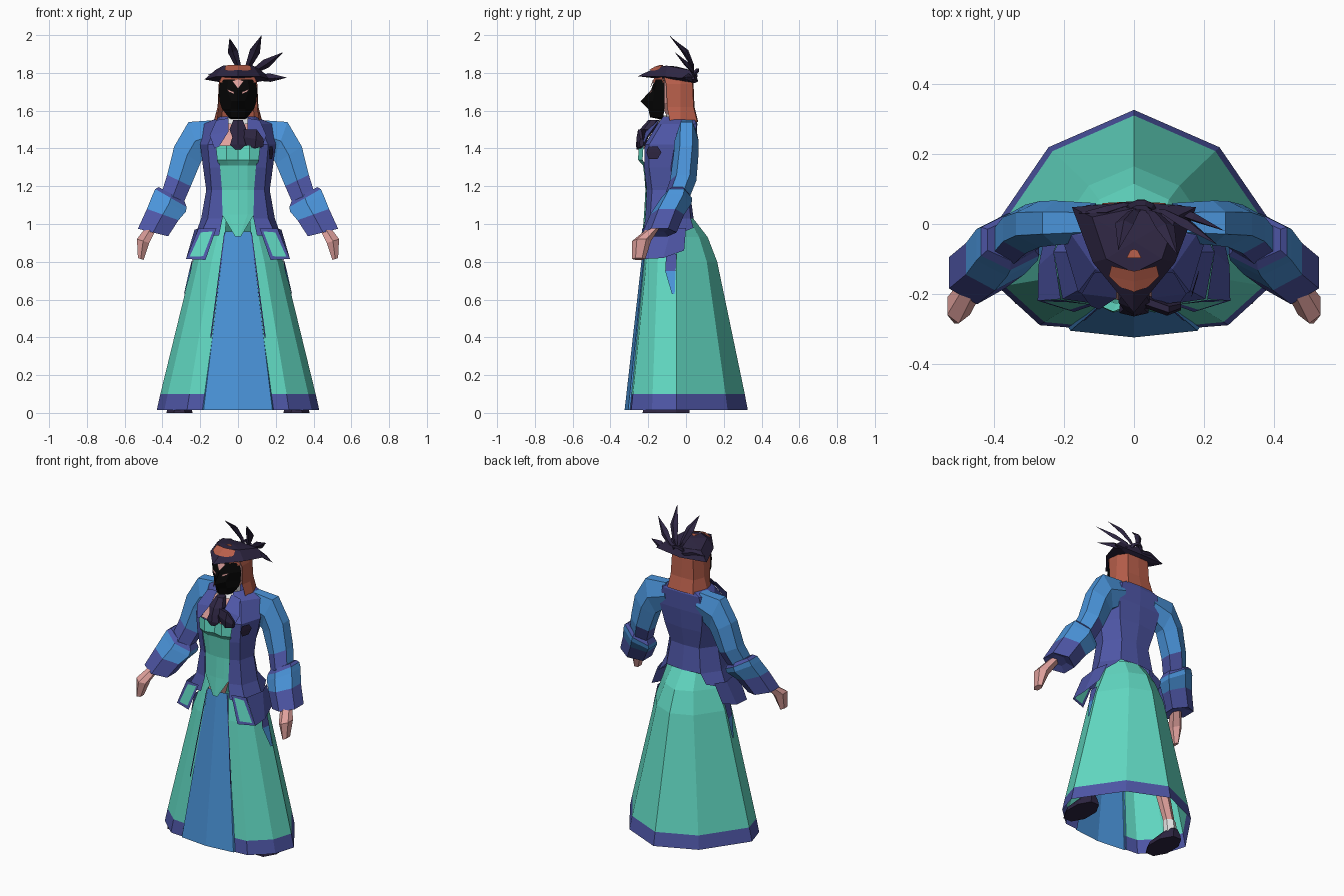
import bpy, bmesh, math
from mathutils import Vector

COLOURS = {
    "teal": (.12, .69, .54), "blue": (.069, .296, .70), "indigo": (.076, .093, .381),
    "plum": (.027, .019, .054), "skin": (.73, .35, .33), "hair_red": (.479, .114, .07),
    "black": (.002, .002, .002), "white": (.8, .8, .8)}
MATS = {}
for n, c in COLOURS.items():
    MATS[n] = bpy.data.materials.new(n)
    MATS[n].diffuse_color = (*c, 1)


def finish(name, bm, colours, mirror=True, shell=True):
    """Turn a bmesh into an object; open shells are made to face outwards."""
    bmesh.ops.recalc_face_normals(bm, faces=bm.faces)
    if shell:
        s = 0
        for f in bm.faces:
            c = f.calc_center_median()
            s += f.normal.dot(Vector((c.x, c.y + .03, 0))) * f.calc_area()
        if s < 0:
            bmesh.ops.reverse_faces(bm, faces=bm.faces)
    me = bpy.data.meshes.new(name)
    bm.to_mesh(me)
    bm.free()
    for c in colours:
        me.materials.append(MATS[c])
    ob = bpy.data.objects.new(name, me)
    bpy.context.collection.objects.link(ob)
    if mirror:
        ob.modifiers.new("mirror", 'MIRROR').merge_threshold = .0005
    return ob


def loft(name, rings, colours, rows=None, closed=False, inset=0):
    """Skin rings of points; rows gives the colour index of each row."""
    bm = bmesh.new()
    vs = [[bm.verts.new(p) for p in r] for r in rings]
    n = len(rings[0])
    for i in range(len(vs) - 1):
        for j in range(n if closed else n - 1):
            k = (j + 1) % n
            f = bm.faces.new((vs[i][j], vs[i][k], vs[i + 1][k], vs[i + 1][j]))
            f.material_index = rows[i] if rows else 0
    if closed:
        for end, row in ((0, 0), (-1, -1)):
            f = bm.faces.new(vs[end])
            f.material_index = rows[row] if rows else 0
    bmesh.ops.remove_doubles(bm, verts=bm.verts, dist=.0005)
    if inset:
        faces = list(bm.faces)
        bmesh.ops.inset_individual(bm, faces=faces, thickness=inset)
        for f in faces:
            f.material_index = 1
    return finish(name, bm, colours, shell=not closed)


def levels(*rows):
    """Each row is a height followed by x, y pairs."""
    return [[(r[i], r[i + 1], r[0]) for i in range(1, len(r), 2)] for r in rows]


def limb(name, rows, colours, idx=None, n=6):
    """Tube from inner x,z / outer x,z / centre y / half depth."""
    rings = []
    for ix, iz, ox, oz, y, d in rows:
        r = []
        for k in range(n):
            a = 2 * math.pi * (k + .5) / n
            c, s = math.cos(a) / math.cos(math.pi / n), math.sin(a)
            r.append(((ix + ox) / 2 + c * (ox - ix) / 2, y + s * d, (iz + oz) / 2 + c * (oz - iz) / 2))
        rings.append(r)
    return loft(name, rings, colours, idx, closed=True)


# Skirt with coloured hem, front panel and side ribbon
loft("skirt", levels(
    (.016, .18, -.297, .27, -.29, .39, -.18, .43, -.05, .245, .22, 0, .327),
    (.10, .17, -.289, .257, -.281, .372, -.177, .411, -.05, .233, .209, 0, .311),
    (.80, .085, -.222, .14, -.21, .21, -.15, .24, -.05, .13, .11, 0, .165),
    (.93, .07, -.20, .11, -.19, .165, -.14, .19, -.05, .10, .07, 0, .115),
    (1.04, .06, -.18, .09, -.17, .13, -.13, .15, -.05, .08, .01, 0, .03)),
    ["teal", "indigo"], [1, 0, 0, 0])
loft("front_panel", levels((.016, 0, -.325, .182, -.306, .19, -.294),
                           (.96, 0, -.218, .068, -.208, .07, -.19)), ["blue"])
loft("skirt_opening_trim", levels((.40, .14, -.276, .147, -.276), (.95, .068, -.212, .074, -.212)), ["indigo"])
loft("side_ribbon", levels((.84, .236, -.105, .235, -.05), (.75, .249, -.11, .259, -.055),
                           (.63, .283, -.075, .286, -.06)), ["indigo", "blue"], [0, 1])

# Jacket and its flared skirt
loft("jacket", levels(
    (1.57, .05, -.12, .07, -.09, .09, -.03, .06, .04, 0, .05),
    (1.53, .07, -.15, .11, -.13, .18, -.03, .13, .055, 0, .06),
    (1.42, .11, -.218, .16, -.195, .20, -.06, .15, .05, 0, .055),
    (1.30, .095, -.222, .15, -.195, .185, -.08, .13, .03, 0, .045),
    (1.18, .085, -.208, .14, -.18, .168, -.08, .10, .01, 0, .02),
    (1.03, .082, -.215, .16, -.19, .195, -.08, .12, .025, 0, .04)), ["indigo"])
loft("jacket_flare", [
    [(.082, -.215, 1.03), (.16, -.19, 1.03), (.195, -.08, 1.03), (.12, .025, 1.03)],
    [(.10, -.23, .94), (.205, -.215, .93), (.23, -.08, .93), (.17, .04, .98)]], ["indigo"])
loft("pocket_flap", [
    [(.115, -.232, .975), (.21, -.217, .975)],
    [(.172, -.252, .81), (.276, -.22, .815)]], ["indigo", "teal"], inset=.024)
loft("jacket_side_flap", [
    [(.21, -.215, .975), (.23, -.08, .97), (.20, .0, .98)],
    [(.276, -.22, .815), (.274, -.12, .82), (.25, -.01, .86)]], ["indigo"])
brooch = loft("brooch", [[(.166, -.196, 1.345), (.18, -.15, 1.345)],
                         [(.165, -.21, 1.38), (.187, -.13, 1.38)],
                         [(.166, -.196, 1.41), (.183, -.15, 1.41)]], ["plum"])
brooch.modifiers.clear()

# Bodice with pointed waist, chest and collar above it
loft("bodice", levels(
    (1.415, 0, -.228, .06, -.25, .118, -.225),
    (1.34, 0, -.238, .06, -.254, .11, -.23),
    (1.31, 0, -.224, .05, -.228, .10, -.213),
    (1.18, 0, -.215, .05, -.21, .09, -.198),
    (1.05, 0, -.222, .05, -.216, .085, -.207),
    (.935, 0, -.232, .008, -.232, .016, -.231)), ["teal"])
loft("chest", levels((1.56, 0, -.11, .06, -.09), (1.47, 0, -.19, .09, -.17),
                     (1.40, 0, -.226, .115, -.205)), ["skin"])
loft("collar", levels((1.575, 0, -.125, .05, -.10), (1.53, 0, -.15, .055, -.135)), ["white"])
loft("lapel", [
    [(.05, -.135, 1.56), (.115, -.14, 1.55)],
    [(.05, -.212, 1.49), (.15, -.20, 1.47)],
    [(.10, -.245, 1.41), (.125, -.235, 1.40)]], ["indigo"])

# Sleeves with stepped cuffs, and hands
sleeve = limb("sleeve", [
    (.10, 1.40, .12, 1.55, .005, .055), (.19, 1.34, .262, 1.54, .003, .064),
    (.20, 1.32, .338, 1.41, .0, .066), (.25, 1.20, .375, 1.26, -.015, .07),
    (.285, 1.12, .40, 1.18, -.045, .068), (.32, 1.04, .43, 1.10, -.07, .055)],
    ["blue", "indigo"])
for p in sleeve.data.polygons:      # darker inner elbow
    if p.normal.x < .3 and p.center.z < 1.24:
        p.material_index = 1
limb("cuff", [
    (.285, 1.125, .42, 1.195, -.045, .06), (.272, 1.09, .438, 1.185, -.05, .082),
    (.276, 1.065, .452, 1.155, -.06, .09), (.315, 1.02, .482, 1.08, -.10, .09),
    (.37, .935, .53, .975, -.14, .09), (.41, .96, .49, .985, -.14, .045)],
    ["indigo", "blue"], [0, 1, 1, 0, 0])
limb("hand", [
    (.43, .98, .49, .98, -.17, .03), (.47, .90, .535, .92, -.235, .05),
    (.50, .81, .53, .82, -.25, .035)], ["skin"])

# Legs, socks and shoes under the skirt
limb("leg", [(.04, .95, .16, .95, -.06, .06), (.18, .45, .27, .45, -.06, .045),
             (.27, .12, .33, .12, -.04, .03)], ["skin"])
limb("sock", [(.265, .13, .335, .13, -.04, .035), (.275, .04, .345, .04, -.04, .035)], ["white"])
limb("shoe", [(.24, 0, .38, 0, -.105, .135), (.25, .03, .37, .03, -.105, .13),
              (.28, .07, .34, .07, -.05, .06)], ["plum"], n=8)

# Head, neckwear and hair
limb("head", [(-.045, 1.5, .045, 1.5, -.05, .045), (-.045, 1.58, .045, 1.58, -.06, .05),
              (-.085, 1.64, .085, 1.64, -.06, .08), (-.085, 1.77, .085, 1.77, -.06, .09)],
     ["skin", "white"], [1, 0, 0], n=8).modifiers.clear()
loft("mask", levels(
    (1.765, 0, -.165, .05, -.155, .09, -.115),
    (1.71, 0, -.185, .06, -.168, .102, -.115),
    (1.65, 0, -.24, .035, -.175, .098, -.115),
    (1.61, 0, -.20, .04, -.172, .085, -.115),
    (1.565, 0, -.19, .035, -.165, .05, -.12),
    (1.555, 0, -.14, .03, -.13, .04, -.11)), ["black"])
loft("eye", [[(.022, -.197, 1.688), (.05, -.182, 1.70)],
             [(.022, -.191, 1.70), (.058, -.176, 1.714)]], ["skin"])
loft("forehead_mark", [[(0, -.19, 1.72), (.003, -.19, 1.72)],
                       [(0, -.175, 1.765), (.032, -.169, 1.758)]], ["skin"])
loft("hair", levels(
    (1.79, .085, -.12, .09, -.03, .06, .03, 0, .035),
    (1.74, .10, -.105, .102, -.03, .075, .035, 0, .04),
    (1.62, .10, -.10, .108, -.03, .08, .04, 0, .045),
    (1.54, .112, -.085, .13, -.03, .09, .06, 0, .065)), ["hair_red"])
loft("fringe", levels((1.785, 0, -.165, .085, -.13), (1.75, 0, -.177, .10, -.115)), ["hair_red"])
limb("neck_tie", [(-.025, 1.55, .025, 1.55, -.17, .03), (-.045, 1.50, .045, 1.50, -.205, .04),
                  (-.03, 1.46, .03, 1.46, -.23, .03), (-.042, 1.42, .042, 1.42, -.245, .02),
                  (-.015, 1.395, .015, 1.395, -.25, .012)], ["plum"]).modifiers.clear()
limb("tie_tail", [(.03, 1.42, .03, 1.50, -.22, .02), (.09, 1.40, .10, 1.50, -.245, .018),
                  (.135, 1.41, .135, 1.45, -.235, .012)], ["plum"]).modifiers.clear()

# Three-cornered hat with patches
loft("hat", [
    [(0, -.06, 1.765)] * 4,
    [(0, -.15, 1.77), (.09, -.07, 1.765), (.09, .03, 1.75), (0, .045, 1.745)],
    [(0, -.255, 1.782), (.118, -.11, 1.78), (.178, .048, 1.765), (0, .065, 1.755)],
    [(0, -.14, 1.837), (.08, -.10, 1.838), (.12, .02, 1.815), (0, .045, 1.81)],
    [(0, -.05, 1.834)] * 4], ["plum"])
loft("hat_patch", [[(0, -.195, 1.816), (.042, -.18, 1.812)],
                   [(0, -.165, 1.833), (.072, -.15, 1.815)],
                   [(0, -.135, 1.843), (.065, -.12, 1.84)]], ["hair_red"])
loft("hat_top_patch", [[(0, -.098, 1.842), (.022, -.098, 1.843)],
                       [(0, -.072, 1.841), (.01, -.075, 1.842)]], ["hair_red"])


def feather(name, mid, tip, width):
    """Curved leaf blade: two thin diamond sections between base and tip."""
    base, mid, tip = Vector((.025, .045, 1.77)), Vector(mid), Vector(tip)
    ax = (tip - base).normalized()
    side = ax.cross(Vector((0, 1, .35))).normalized() * width
    up = ax.cross(side).normalized() * .013
    low = base.lerp(mid, .5) + Vector((0, .012, 0))
    bm = bmesh.new()
    b, t = bm.verts.new(base), bm.verts.new(tip)
    r1, r2 = [[bm.verts.new(c + o * k) for o in (side, up, -side, -up)]
              for c, k in ((low, .6), (mid, 1))]
    for i in range(4):
        j = (i + 1) % 4
        bm.faces.new((b, r1[i], r1[j]))
        bm.faces.new((r1[i], r2[i], r2[j], r1[j]))
        bm.faces.new((t, r2[i], r2[j]))
    finish(name, bm, ["plum"], mirror=False, shell=False)


# Feather fan and rosette at the back of the hat
for i, (m, t, w) in enumerate([
        ((-.028, .0, 1.915), (-.045, -.075, 1.985), .027),
        ((.09, -.01, 1.915), (.125, -.09, 2.0), .028),
        ((.15, .0, 1.85), (.24, -.06, 1.91), .026),
        ((.17, .02, 1.775), (.26, -.02, 1.775), .024),
        ((-.08, .04, 1.80), (-.16, .03, 1.79), .02)]):
    feather("feather_%d" % (i + 1), m, t, w)
bpy.ops.mesh.primitive_torus_add(location=(.02, .04, 1.79), rotation=(math.radians(50), 0, 0),
                                 major_segments=10, minor_segments=4, major_radius=.035, minor_radius=.011)
bpy.context.object.name = "rosette"
bpy.context.object.data.materials.append(MATS["plum"])
